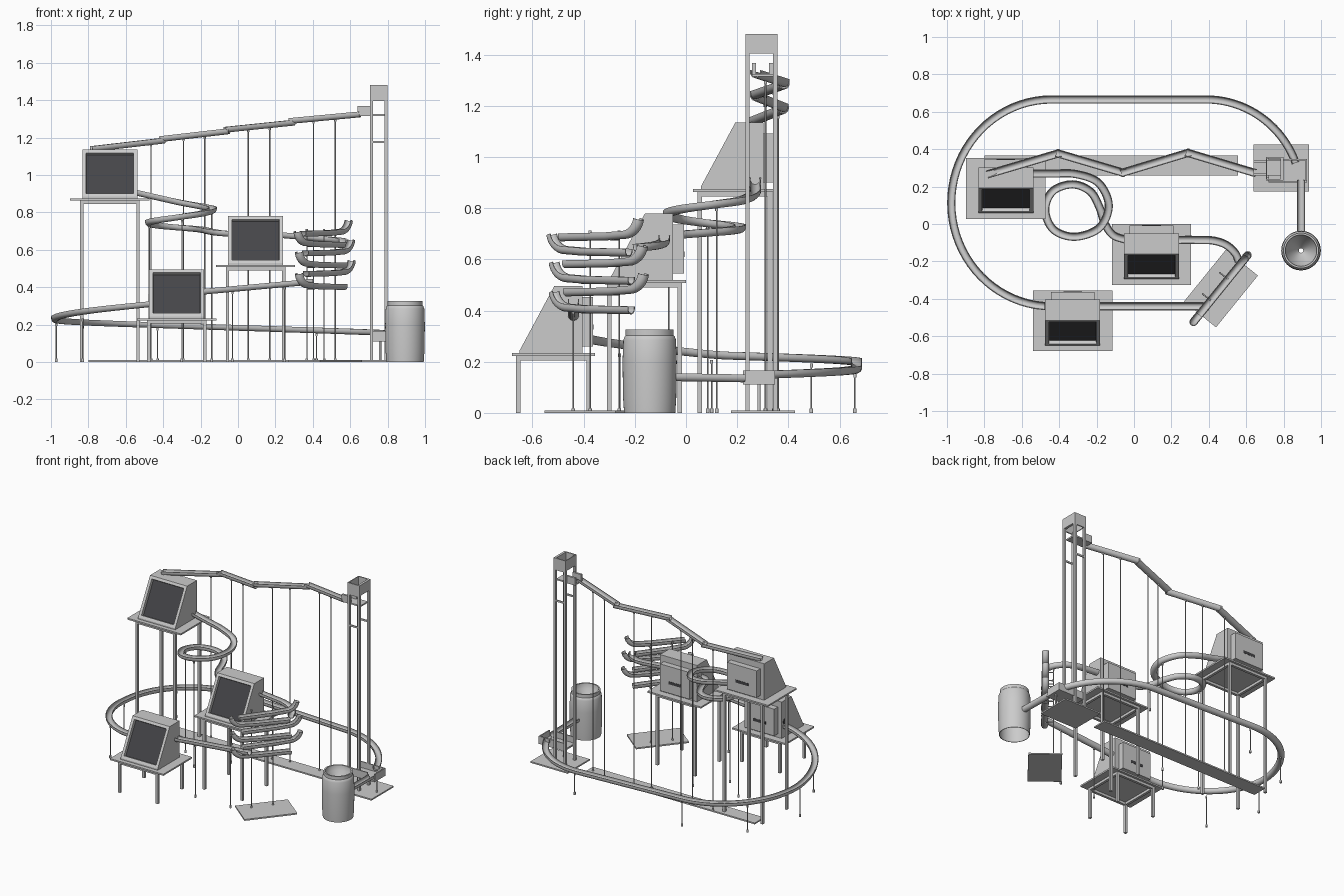
import bpy, bmesh, math
from mathutils import Vector as V

if "Cube" in bpy.data.objects:
    bpy.data.objects.remove(bpy.data.objects["Cube"])

dark = bpy.data.materials.new("dark_screen")
dark.diffuse_color = (0.06, 0.06, 0.065, 1)
dark.use_nodes = True
dark.node_tree.nodes["Principled BSDF"].inputs["Base Color"].default_value = dark.diffuse_color


def finish(name, bm, smooth=False, mat=None):
    bmesh.ops.recalc_face_normals(bm, faces=bm.faces[:])
    me = bpy.data.meshes.new(name)
    bm.to_mesh(me)
    bm.free()
    ob = bpy.data.objects.new(name, me)
    bpy.context.collection.objects.link(ob)
    if mat:
        me.materials.append(mat)
    if smooth:
        bpy.context.view_layer.objects.active = ob
        bpy.ops.object.select_all(action='DESELECT')
        ob.select_set(True)
        bpy.ops.object.shade_smooth_by_angle(angle=math.radians(40))
    return ob


def box(name, x0, x1, y0, y1, z0, z1, mat=None):
    bm = bmesh.new()
    bmesh.ops.create_cube(bm, size=1)
    for v in bm.verts:
        v.co = ((x0 + x1) / 2 + v.co.x * (x1 - x0), (y0 + y1) / 2 + v.co.y * (y1 - y0),
                (z0 + z1) / 2 + v.co.z * (z1 - z0))
    return finish(name, bm, mat=mat)


def bar(name, a, b, r, mat=None):
    a, b = V(a), V(b)
    bm = bmesh.new()
    bmesh.ops.create_cone(bm, cap_ends=True, segments=12, radius1=r, radius2=r, depth=(b - a).length)
    q = V((0, 0, 1)).rotation_difference(b - a)
    for v in bm.verts:
        v.co = q @ v.co + (a + b) / 2
    return finish(name, bm, True, mat)


def rod(name, x, y, z):
    bar(name, (x, y, 0), (x, y, z), 0.0032)
    bar(name + "_foot", (x, y, 0), (x, y, 0.018), 0.007)
    bar(name + "_saddle", (x, y, z - 0.012), (x, y, z + 0.002), 0.006)


# U-shaped channel profile: rounded bottom, short straight walls
def u_profile(R=0.022, t=0.004, wall=0.009, n=9):
    arc = [math.pi + math.pi * i / n for i in range(n + 1)]
    ring = lambda r: [(-r, 0)] + [(r * math.cos(a), r * math.sin(a) - wall) for a in arc] + [(r, 0)]
    return ring(R) + ring(R - t)[::-1]


def trough(name, pts):
    pts = [V(p) for p in pts]
    prof, bm, rings = u_profile(), bmesh.new(), []
    for i, p in enumerate(pts):
        t = (pts[min(i + 1, len(pts) - 1)] - pts[max(i - 1, 0)]).normalized()
        side = t.cross(V((0, 0, 1))).normalized()
        up = side.cross(t)
        rings.append([bm.verts.new(p + side * u + up * w) for u, w in prof])
    n = len(prof)
    for a, b in zip(rings, rings[1:]):
        for j in range(n):
            bm.faces.new((a[j], a[(j + 1) % n], b[(j + 1) % n], b[j]))
    for r in (rings[0], rings[-1]):
        for j in range(n // 2 - 1):
            bm.faces.new((r[j], r[j + 1], r[n - 2 - j], r[n - 1 - j]))
    return finish(name, bm, True)


def smooth_path(p, k=8):
    p = [V(q) for q in p]
    p = [2 * p[0] - p[1]] + p + [2 * p[-1] - p[-2]]
    out = []
    for a, b, c, d in zip(p, p[1:], p[2:], p[3:]):
        for i in range(k):
            t = i / k
            out.append(0.5 * (2 * b + (c - a) * t + (2 * a - 5 * b + 4 * c - d) * t * t
                              + (3 * b - a - 3 * c + d) * t ** 3))
    return out + [p[-2]]


# Monitors on tables
def monitor(name, cx, y0, z0):
    bm = bmesh.new()
    prof = [(0, -0.006), (0, 0.004), (0.135, 0.255), (0.245, 0.255), (0.245, -0.006)]
    L, R = ([bm.verts.new((cx + s * 0.147, y0 + y, z0 + z)) for y, z in prof] for s in (-1, 1))
    fs = [bm.faces.new((L[i], L[(i + 1) % 5], R[(i + 1) % 5], R[i])) for i in range(5)]
    bm.faces.new(L)
    bm.faces.new(R)
    bmesh.ops.recalc_face_normals(bm, faces=bm.faces[:])
    bmesh.ops.inset_individual(bm, faces=[fs[1]], thickness=0.028)
    bmesh.ops.inset_individual(bm, faces=[fs[1]], thickness=0.003, depth=-0.02)
    fs[1].material_index = 1
    ob = finish(name, bm)
    ob.data.materials.append(None)
    ob.data.materials.append(dark)
    yb = y0 + 0.245
    box(name + "_back", cx - 0.117, cx + 0.117, yb, yb + 0.042, z0 + 0.02, z0 + 0.212)
    box(name + "_slot", cx - 0.05, cx + 0.05, yb + 0.04, yb + 0.0435, z0 + 0.085, z0 + 0.105, dark)
    # table
    ta, tb, tz = y0 - 0.03, y0 + 0.295, z0 - 0.006
    box(name + "_table_top", cx - 0.212, cx + 0.212, ta, tb, tz - 0.011, tz)
    lx, ya, yc, h = 0.15, ta + 0.025, tb - 0.025, 0.009
    for s in (-1, 1):
        x = cx + s * lx
        for y in (ya, yc):
            box(name + "_leg", x - h, x + h, y - h, y + h, 0, tz - 0.011)
        box(name + "_side_apron", x - h, x + h, ya + h, yc - h, tz - 0.029, tz - 0.011)
    for y in (ya, yc):
        box(name + "_apron", cx - lx + h, cx + lx - h, y - h, y + h, tz - 0.029, tz - 0.011)


monitor("upper_monitor", -0.685, 0.058, 0.88)
monitor("middle_monitor", 0.094, -0.295, 0.525)
monitor("lower_monitor", -0.328, -0.65, 0.24)
bar("upper_monitor_inlet", (-0.765, 0.27, 1.08), (-0.765, 0.27, 1.137), 0.024)
bar("lower_monitor_outlet", (-0.47, -0.44, 0.345), (-0.479, -0.44, 0.345), 0.02, dark)

# Zigzag ramps from the tower to the upper monitor
zx = [0.64, 0.288, -0.06, -0.406, -0.775]
zy = [0.275, 0.38, 0.275, 0.377, 0.268]
ztop = [(1.338, 1.305), (1.294, 1.258), (1.248, 1.208), (1.198, 1.155)]
for i, (za, zb) in enumerate(ztop):
    a, b = V((zx[i], zy[i], za)), V((zx[i + 1], zy[i + 1], zb))
    d = (b - a).normalized() * 0.012
    trough("zigzag_ramp", [a - d, b + d])
    for f in ((0.34, 0.67) if i < 3 else (0.16,)):
        p = a.lerp(b, f)
        rod("zigzag_support", p.x, p.y, p.z - 0.028)
box("zigzag_base", -0.80, 0.555, 0.26, 0.365, 0, 0.01)

# Spiral from upper to middle monitor
trough("spiral_track", smooth_path([
    (-0.56, 0.27, 0.925), (-0.43, 0.27, 0.895), (-0.31, 0.267, 0.868), (-0.19, 0.22, 0.845),
    (-0.135, 0.10, 0.828), (-0.185, -0.02, 0.81), (-0.315, -0.068, 0.79), (-0.43, -0.03, 0.772),
    (-0.475, 0.075, 0.757), (-0.435, 0.175, 0.745), (-0.33, 0.212, 0.735), (-0.235, 0.175, 0.727),
    (-0.185, 0.09, 0.72), (-0.155, 0.0, 0.713), (-0.11, -0.06, 0.706), (-0.04, -0.085, 0.70)]))
rod("spiral_support", -0.475, 0.085, 0.728)
rod("spiral_support", -0.14, 0.12, 0.80)
rod("spiral_support", -0.30, -0.068, 0.758)

# Feed from middle monitor into the switchback stack
trough("feed_track", smooth_path([
    (0.22, -0.085, 0.695), (0.33, -0.085, 0.685), (0.42, -0.088, 0.677),
    (0.49, -0.11, 0.67), (0.54, -0.155, 0.664), (0.56, -0.20, 0.66)]))

# Switchback stack: six ramps, alternate ends curled up
C, D = V((0.455, -0.355, 0)), V((0.63, 0.777, 0))
P = V((-D.y, D.x, 0))
levels = [0.705, 0.645, 0.60, 0.535, 0.49, 0.42]
for i, z in enumerate(levels):
    s = 1 if i % 2 == 0 else -1
    shift = (0.0, 0.0, 0.02, 0.012, 0.025, 0.012)[i]
    c = C + D * shift + V((0, 0, z))
    r, e = 0.06, 0.15
    path = [c + D * s * -0.17 + V((0, 0, -0.004)), c + D * s * (e * 0.4)]
    path += [c + D * s * (e + r * math.sin(a)) + V((0, 0, r * (1 - math.cos(a)) + 0.006))
             for a in [math.radians(80) * k / 8 for k in range(9)]]
    trough("switchback_ramp", path)
    for al in (-0.07, 0.076):
        q = C + D * al + V((0, 0, z - 0.027))
        bar("switchback_bracket", q, q + P * 0.055, 0.004)
for al in (-0.07, 0.076):
    q = C + D * al + P * 0.055
    rod("switchback_post", q.x, q.y, 0.71)
base = box("switchback_base", -0.178, 0.178, -0.11, 0.11, 0, 0.01)
base.location = (0.465, -0.345, 0)
base.rotation_euler.z = math.radians(51)

# Straight run into lower monitor
trough("return_track", [(0.40, -0.44, 0.445), (-0.2, -0.44, 0.39)])
rod("return_support", 0.25, -0.44, 0.40)
rod("return_support", -0.03, -0.44, 0.375)

# Big loop around the back to the tower
loop = [V((-0.465, -0.44, 0))]
loop += [V((-0.44 - 0.537 * math.sin(a), 0.113 - 0.553 * math.cos(a), 0))
         for a in [math.pi * k / 40 for k in range(1, 41)]]
loop += [V((0.385 + 0.51 * math.sin(a), 0.15 + 0.516 * math.cos(a), 0))
         for a in [math.radians(70) * k / 20 for k in range(21)]]
dist = [0]
for a, b in zip(loop, loop[1:]):
    dist.append(dist[-1] + (b - a).length)
for p, d in zip(loop, dist):
    p.z = 0.325 - 0.085 * d / 0.85 if d < 0.85 else 0.24 - 0.075 * (d - 0.85) / (dist[-1] - 0.85)
trough("loop_track", loop)
for x, y, z in ((-0.972, 0.1, 0.205), (-0.83, 0.49, 0.19), (-0.43, 0.66, 0.18), (0.42, 0.66, 0.15),
                (-0.83, -0.26, 0.23)):
    rod("loop_support", x, y, z)

# Lift tower
box("tower_base", 0.64, 0.935, 0.175, 0.425, 0, 0.01)
tx, ty, w = (0.705, 0.80), (0.232, 0.357), 0.017
for x in (tx[0], tx[1] - w):
    for y in (ty[0], ty[1] - w):
        box("tower_post", x, x + w, y, y + w, 0, 1.41)
    box("tower_cap_side", x, x + 0.006 if x == tx[0] else x + w, *ty, 1.405, 1.48)
for y in (ty[0], ty[1] - 0.008):
    box("tower_cap_face", *tx, y, y + 0.008, 1.405, 1.48)
    box("tower_crossbar", *tx, y, y + 0.008, 1.17, 1.182)
    box("tower_top_bar", *tx, y, y + 0.008, 1.395, 1.407)

# Outlet chute at the top and catch tray at the bottom
box("outlet_floor", 0.64, 0.79, 0.258, 0.34, 1.315, 1.325)
for y in (0.258, 0.325):
    box("outlet_wall", 0.64, 0.71, y, y + 0.015, 1.325, 1.368)
box("tray_floor", 0.72, 0.925, 0.222, 0.348, 0.11, 0.122)
for y in (0.222, 0.34):
    box("tray_wall", 0.72, 0.87 if y < 0.3 else 0.925, y, y + 0.008, 0.122, 0.165)
box("tray_end", 0.917, 0.925, 0.23, 0.34, 0.122, 0.165)
for x in (0.76, 0.90):
    bar("tray_post", (x, 0.285, 0), (x, 0.285, 0.112), 0.006)

# Track from the barrel to the tray
trough("barrel_track", [(0.893, -0.06, 0.155), (0.893, 0.235, 0.15)])

# Barrel with funnel inside, open below
bm = bmesh.new()
prof = [(0.096, 0), (0.1, 0), (0.104, 0.06), (0.106, 0.2), (0.103, 0.285), (0.098, 0.298), (0.094, 0.302),
        (0.094, 0.326), (0.084, 0.326), (0.08, 0.29), (0.012, 0.21), (0.012, 0.2), (0.092, 0.27),
        (0.1, 0.2), (0.098, 0.06)]
N, rings = 48, []
for r, z in prof:
    rings.append([bm.verts.new((0.893 + r * math.cos(2 * math.pi * k / N),
                                -0.142 + r * math.sin(2 * math.pi * k / N), z)) for k in range(N)])
for a, b in zip(rings, rings[1:] + rings[:1]):
    for k in range(N):
        bm.faces.new((a[k], a[(k + 1) % N], b[(k + 1) % N], b[k]))
finish("barrel", bm, True)
